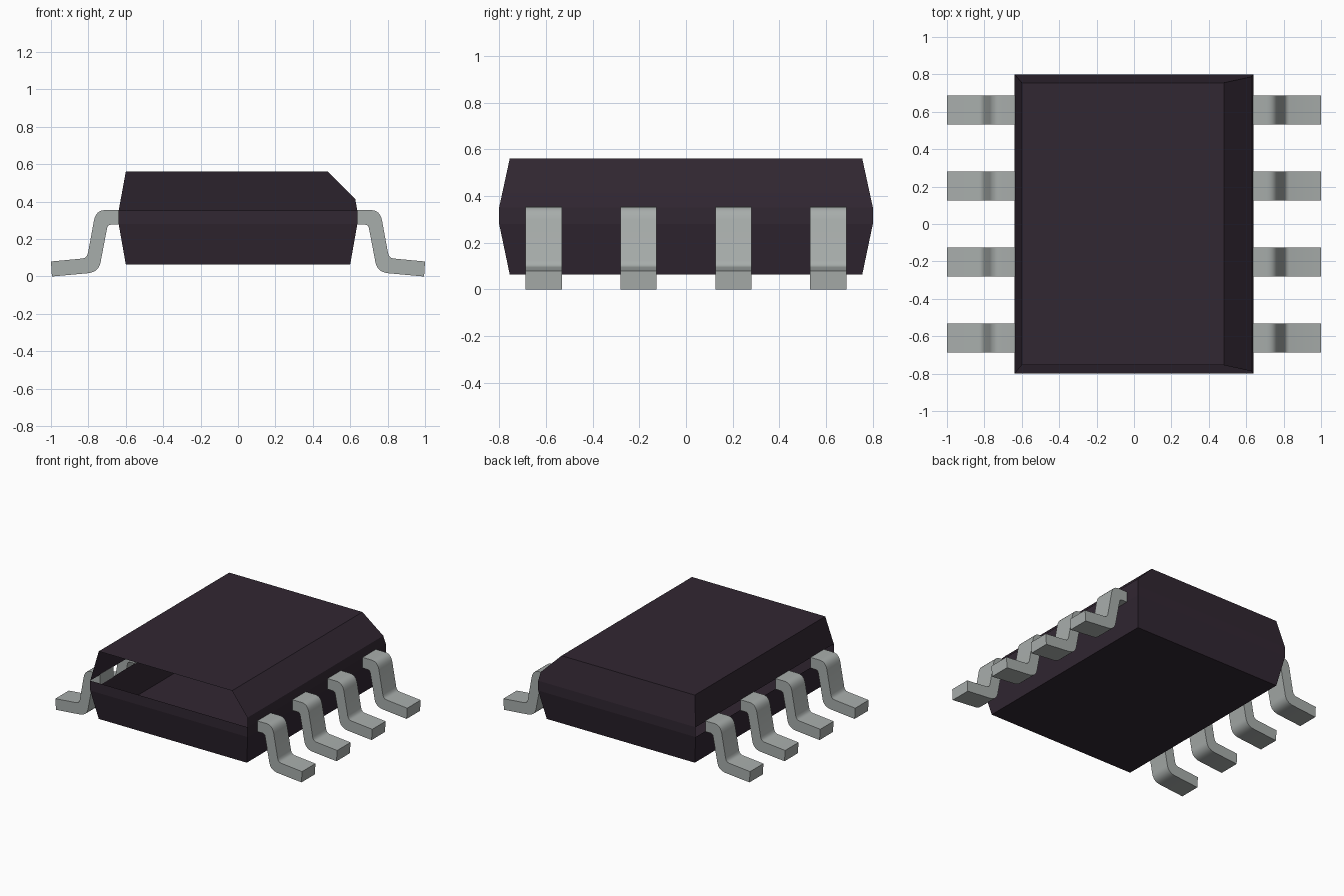
import bpy, bmesh, math
from mathutils import Vector

cube = bpy.data.objects.get("Cube")
if cube:
    bpy.data.objects.remove(cube, do_unlink=True)


def material(name, rgb, rough):
    m = bpy.data.materials.new(name)
    m.use_nodes = True
    m.diffuse_color = (*rgb, 1)
    bsdf = m.node_tree.nodes["Principled BSDF"]
    bsdf.inputs["Base Color"].default_value = (*rgb, 1)
    bsdf.inputs["Roughness"].default_value = rough
    return m


PLASTIC = material("dark plum plastic", (0.031, 0.020, 0.032), 0.6)
METAL = material("grey metal", (0.39, 0.418, 0.407), 0.5)


def make_object(name, bm, mat):
    me = bpy.data.meshes.new(name)
    bm.to_mesh(me)
    bm.free()
    me.materials.append(mat)
    ob = bpy.data.objects.new(name, me)
    bpy.context.collection.objects.link(ob)
    return ob


def build_housing():
    # Thin shell lofted through rectangular rings: (half x, half y, z)
    rings = [(0.60, 0.755, 0.065), (0.638, 0.80, 0.28),
             (0.638, 0.80, 0.352), (0.60, 0.755, 0.56)]
    bm = bmesh.new()
    loops = [[bm.verts.new((sx * hx, sy * hy, z))
              for sx, sy in ((-1, -1), (1, -1), (1, 1), (-1, 1))]
             for hx, hy, z in rings]
    for a, b in zip(loops, loops[1:]):
        for i in range(4):
            j = (i + 1) % 4
            bm.faces.new((a[i], a[j], b[j], b[i]))
    bm.faces.new(loops[0][::-1])
    bm.faces.new(loops[-1])

    # Slanted long edge along the upper +x side
    cut = bmesh.ops.bisect_plane(
        bm, geom=bm.verts[:] + bm.edges[:] + bm.faces[:],
        plane_co=(0.48, 0, 0.56), plane_no=Vector((1, 0, 1)).normalized(),
        clear_outer=True)
    edges = [e for e in cut["geom_cut"] if isinstance(e, bmesh.types.BMEdge)]
    bmesh.ops.contextual_create(bm, geom=edges)
    bmesh.ops.recalc_face_normals(bm, faces=bm.faces[:])

    # Open upper front panel and open slot behind the -x legs
    openings = []
    for f in bm.faces:
        c, n = f.calc_center_median(), f.normal
        if n.y < -0.9 and c.z > 0.36:
            openings.append(f)
        if n.x < -0.99 and 0.28 < c.z < 0.352:
            openings.append(f)
    bmesh.ops.delete(bm, geom=openings, context="FACES")
    return make_object("housing", bm, PLASTIC)


def arc(a, corner, b, n=6):
    # Rounded corner from a to b
    a, c, b = Vector(a), Vector(corner), Vector(b)
    return [a * (1 - t) ** 2 + c * 2 * t * (1 - t) + b * t * t
            for t in (i / n for i in range(n + 1))]


# Bent leg outline in x, z
LEG = ([Vector((0.637, 0.355))]
       + arc((0.71, 0.355), (0.759, 0.355), (0.77, 0.30))
       + arc((0.802, 0.125), (0.808, 0.098), (0.83, 0.096), 3)
       + [Vector((1.0, 0.08)), Vector((0.995, 0.0))]
       + arc((0.805, 0.017), (0.745, 0.022), (0.735, 0.075))
       + arc((0.70, 0.258), (0.697, 0.277), (0.678, 0.277), 4)
       + [Vector((0.637, 0.277))])


def build_leg(name, side, y, width=0.155):
    bm = bmesh.new()
    near, far = [[bm.verts.new((side * p.x, y + s * width / 2, p.y)) for p in LEG]
                 for s in (-1, 1)]
    bm.faces.new(near)
    bm.faces.new(far)
    for i in range(len(LEG)):
        j = (i + 1) % len(LEG)
        bm.faces.new((near[i], near[j], far[j], far[i]))
    bmesh.ops.recalc_face_normals(bm, faces=bm.faces[:])
    return make_object(name, bm, METAL)


build_housing()

# Four legs on each long side
legs = [build_leg(f"{label}_leg_{i + 1}", side, -0.609 + 0.406 * i)
        for side, label in ((1, "left"), (-1, "right")) for i in range(4)]

bpy.ops.object.select_all(action="DESELECT")
for leg in legs:
    leg.select_set(True)
bpy.context.view_layer.objects.active = legs[0]
bpy.ops.object.shade_smooth_by_angle(angle=math.radians(35))
